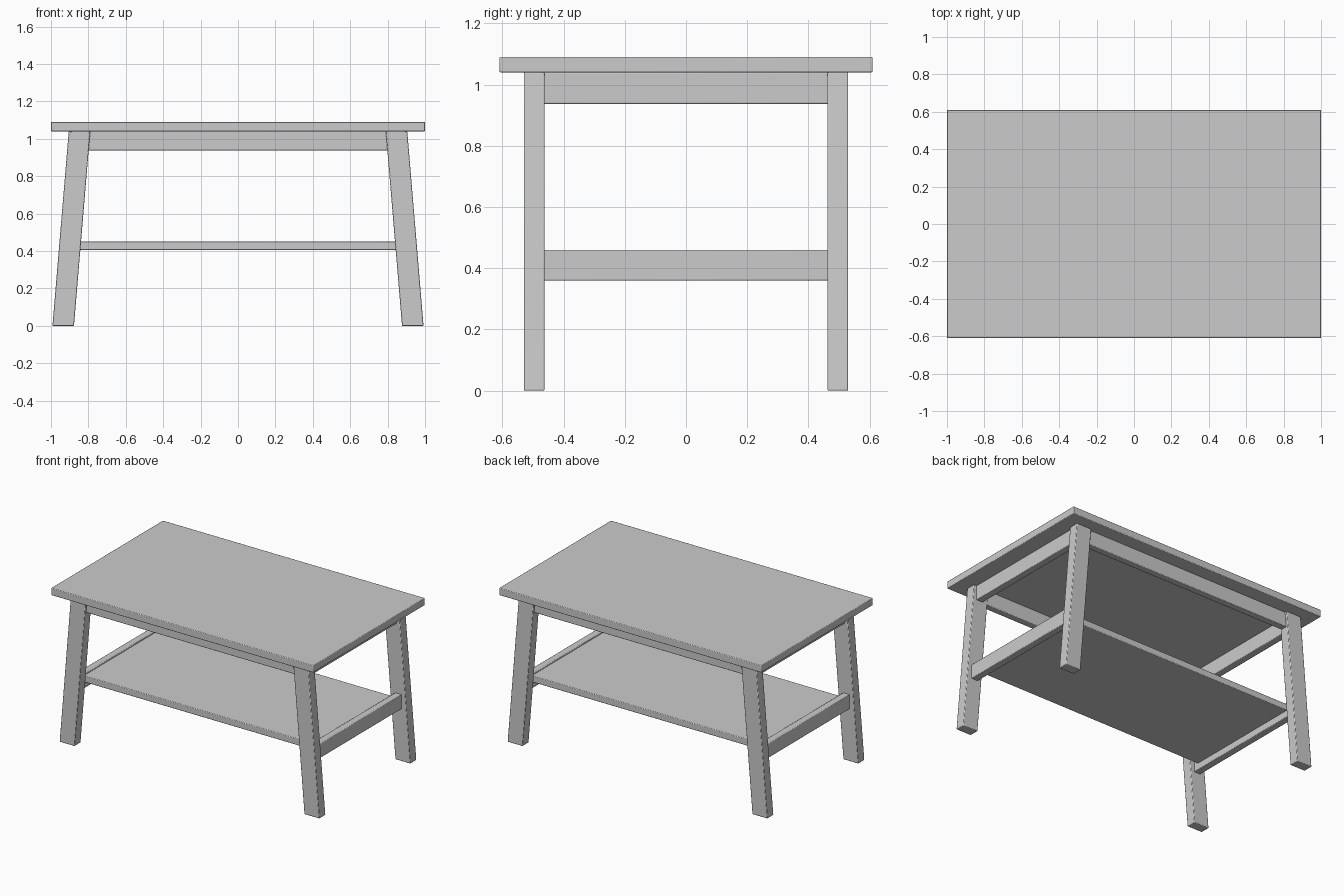
import bpy
import bmesh

if "Cube" in bpy.data.objects:
    bpy.data.objects.remove(bpy.data.objects["Cube"])


def block(name, x, y, z, lean=0.0):
    """Box from (min, max) ranges; lean shifts the bottom face along x."""
    bm = bmesh.new()
    bmesh.ops.create_cube(bm, size=1.0)
    for v in bm.verts:
        shift = lean if v.co.z < 0 else 0.0
        v.co = (x[v.co.x > 0] + shift, y[v.co.y > 0], z[v.co.z > 0])
    mesh = bpy.data.meshes.new(name)
    bm.to_mesh(mesh)
    bm.free()
    obj = bpy.data.objects.new(name, mesh)
    bpy.context.collection.objects.link(obj)
    # Slightly eased edges
    bev = obj.modifiers.new("eased_edges", "BEVEL")
    bev.width = 0.004
    bev.segments = 2
    for o in bpy.context.selected_objects:
        o.select_set(False)
    obj.select_set(True)
    bpy.context.view_layer.objects.active = obj
    bpy.ops.object.shade_smooth_by_angle()
    return obj


def span(sign, a, b):
    """Range a..b mirrored to the given side, in ascending order."""
    return tuple(sorted((sign * a, sign * b)))


# Table top and lower shelf
block("table_top", (-1.0, 1.0), (-0.61, 0.61), (1.04, 1.09))
block("shelf", (-0.88, 0.88), (-0.43, 0.43), (0.405, 0.45))

# Splayed legs
for sx, side in ((-1, "left"), (1, "right")):
    for sy, end in ((-1, "front"), (1, "back")):
        block(f"{end}_{side}_leg", span(sx, 0.79, 0.905),
              span(sy, 0.462, 0.53), (0.0, 1.04), lean=sx * 0.087)

# Side aprons and shelf-bearing side stretchers
for sx, side in ((-1, "left"), (1, "right")):
    block(f"{side}_apron", span(sx, 0.835, 0.885), (-0.47, 0.47), (0.937, 1.04))
    block(f"{side}_stretcher", span(sx, 0.875, 0.925), (-0.47, 0.47), (0.36, 0.46))

# Long aprons under the front and back of the top
for sy, end in ((-1, "front"), (1, "back")):
    block(f"{end}_apron", (-0.81, 0.81), span(sy, 0.467, 0.515), (0.937, 1.04))
